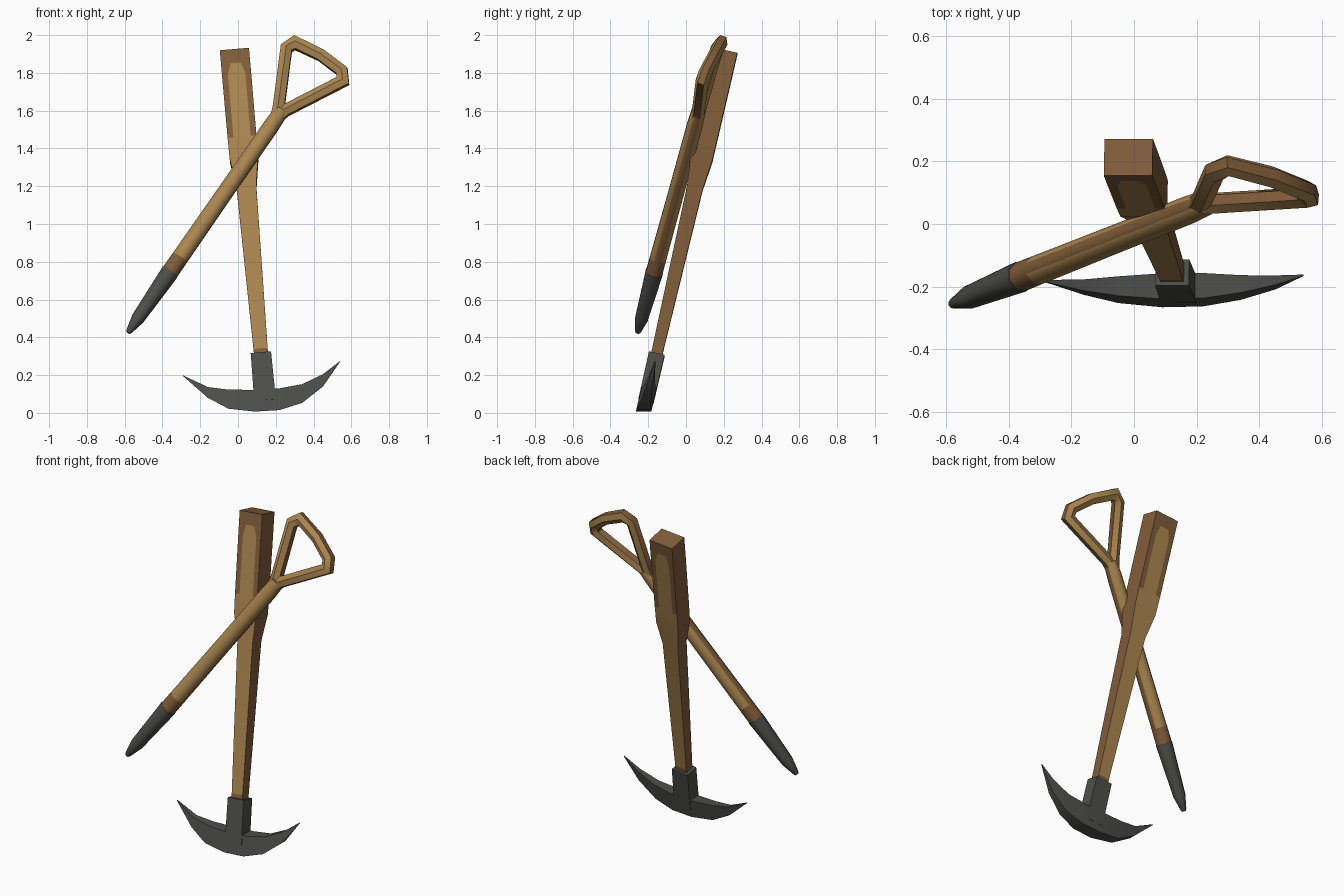
import bpy, bmesh, math
from mathutils import Vector as V

if "Cube" in bpy.data.objects:
    bpy.data.objects.remove(bpy.data.objects["Cube"])


def material(name, rgb):
    m = bpy.data.materials.new(name)
    m.diffuse_color = (*rgb, 1)
    m.use_nodes = True
    m.node_tree.nodes["Principled BSDF"].inputs["Base Color"].default_value = m.diffuse_color
    return m


LIGHT = material("light wood", (0.41, 0.24, 0.08))
DARK = material("dark wood", (0.22, 0.11, 0.042))
IRON = material("dark iron", (0.075, 0.078, 0.07))


def loft(name, rings, mats, rule=None, smooth=50):
    """Skin a list of equal-length rings and cap both ends."""
    bm = bmesh.new()
    rows = [[bm.verts.new(p) for p in r] for r in rings]
    n = len(rows[0])
    for a, b in zip(rows, rows[1:]):
        for i in range(n):
            j = (i + 1) % n
            bm.faces.new((a[i], a[j], b[j], b[i]))
    bm.faces.new(rows[0][::-1])
    bm.faces.new(rows[-1])
    bmesh.ops.recalc_face_normals(bm, faces=bm.faces[:])
    bm.normal_update()
    if rule:
        for f in bm.faces:
            f.material_index = rule(f.calc_center_median(), f.normal)
    me = bpy.data.meshes.new(name)
    bm.to_mesh(me)
    bm.free()
    for m in mats:
        me.materials.append(m)
    ob = bpy.data.objects.new(name, me)
    bpy.context.collection.objects.link(ob)
    bpy.ops.object.select_all(action='DESELECT')
    ob.select_set(True)
    bpy.context.view_layer.objects.active = ob
    bpy.ops.object.shade_smooth_by_angle(angle=math.radians(smooth))
    return ob


def tube(pts, radii, n, ref):
    """Mitred rings of a tube along a path; ref is roughly normal to the path."""
    pts = [V(p) for p in pts]
    rings = []
    for i, p in enumerate(pts):
        d0 = (p - pts[max(i - 1, 0)]).normalized()
        d1 = (pts[min(i + 1, len(pts) - 1)] - p).normalized()
        t = (d0 + d1).normalized()
        miter = 1 / max(t.dot(d1 if d1.length else d0), 0.7)
        side = t.cross(ref).normalized()
        up = side.cross(t).normalized()
        ring = []
        for k in range(n):
            a = 2 * math.pi * (k + 0.5) / n
            ring.append(p + side * math.cos(a) * radii[i] * miter + up * math.sin(a) * radii[i])
        rings.append(ring)
    return rings


# Pick axis and its local frame
base, top = V((0.122, -0.155, 0.31)), V((-0.018, 0.213, 1.913))
axis = (top - base).normalized()
depth = (V((0, 1, 0)) - axis * axis.y).normalized()
width = depth.cross(axis).normalized()


def on_axis(z):
    return base + (top - base) * ((z - base.z) / (top.z - base.z))


def slab(z, w, d, inner=0.5):
    """Rectangle across the axis, with a middle strip on front and back."""
    w, d = w / 2, d / 2
    row = (-w, -w * inner, w * inner, w)
    return ([on_axis(z) + width * x - depth * d for x in row] +
            [on_axis(z) + width * x + depth * d for x in row[::-1]])


# Pick handle: swollen grip, light worn faces, dark sides and end
def grip_rule(c, nrm):
    if abs(nrm.dot(depth)) < 0.7 or c.z > 1.84 or c.z < 0.335:
        return 1
    off = abs((c - on_axis(c.z)).dot(width))
    return 1 if c.z > 1.5 and off > 0.035 else 0


loft("pick_handle",
     [slab(0.28, 0.074, 0.06), slab(0.335, 0.075, 0.06), slab(1.19, 0.105, 0.085),
      slab(1.34, 0.15, 0.117), slab(1.45, 0.153, 0.118, 0.6),
      slab(1.78, 0.155, 0.12, 0.6), slab(1.84, 0.155, 0.12, 0.35), slab(1.913, 0.155, 0.12)],
     [LIGHT, DARK], grip_rule, 35)

# Pick socket
loft("pick_socket", [slab(0.06, 0.115, 0.082), slab(0.312, 0.108, 0.085)], [IRON], smooth=30)

# Pick blade: x, bottom z, top z, half depth
blade = [(-0.29, 0.194, 0.198, 0.002), (-0.16, 0.08, 0.137, 0.018), (-0.05, 0.022, 0.123, 0.031),
         (0.09, 0.007, 0.122, 0.041), (0.22, 0.015, 0.13, 0.040), (0.34, 0.053, 0.152, 0.028),
         (0.45, 0.14, 0.205, 0.015), (0.54, 0.27, 0.274, 0.002)]


def mid_y(z):
    return on_axis(z).y


loft("pick_blade",
     [[V((x, mid_y(z) + s * h, z)) for z, s in ((lo, -1), (lo, 1), (hi, 1), (hi, -1))]
      for x, lo, hi, h in blade], [IRON], smooth=35)


# Spade shaft: light front and back, dark sides and lower end
def wood_rule(c, nrm):
    return 0 if abs(nrm.y) > 0.45 and c.z > 0.85 else 1


tip, neck = V((-0.582, -0.256, 0.425)), V((0.225, 0.065, 1.59))


def on_shaft(z):
    return tip + (neck - tip) * ((z - tip.z) / (neck.z - tip.z))


front = V((0, -1, 0.2))
loft("spade_shaft",
     tube([on_shaft(z) for z in (0.72, 0.82, 1.2, 1.52, 1.60)],
          [0.048, 0.047, 0.045, 0.045, 0.04], 8, front), [LIGHT, DARK], wood_rule)

# Iron tip of the spade
loft("spade_tip",
     tube([on_shaft(z) for z in (0.425, 0.435, 0.50, 0.745)],
          [0.012, 0.018, 0.037, 0.050], 8, front), [IRON])

# Triangular grip of the spade
grip = [(0.20, 0.055, 1.55), (0.216, 0.075, 1.62), (0.256, 0.165, 1.93), (0.30, 0.186, 1.96),
        (0.44, 0.150, 1.893), (0.55, 0.105, 1.81), (0.556, 0.085, 1.757),
        (0.25, 0.066, 1.60), (0.19, 0.052, 1.55)]
loft("spade_grip", tube(grip, [0.035] * len(grip), 6, V((-0.1, -1, 0.3))),
     [LIGHT, DARK], lambda c, nrm: 0 if abs(nrm.y) > 0.5 else 1)
